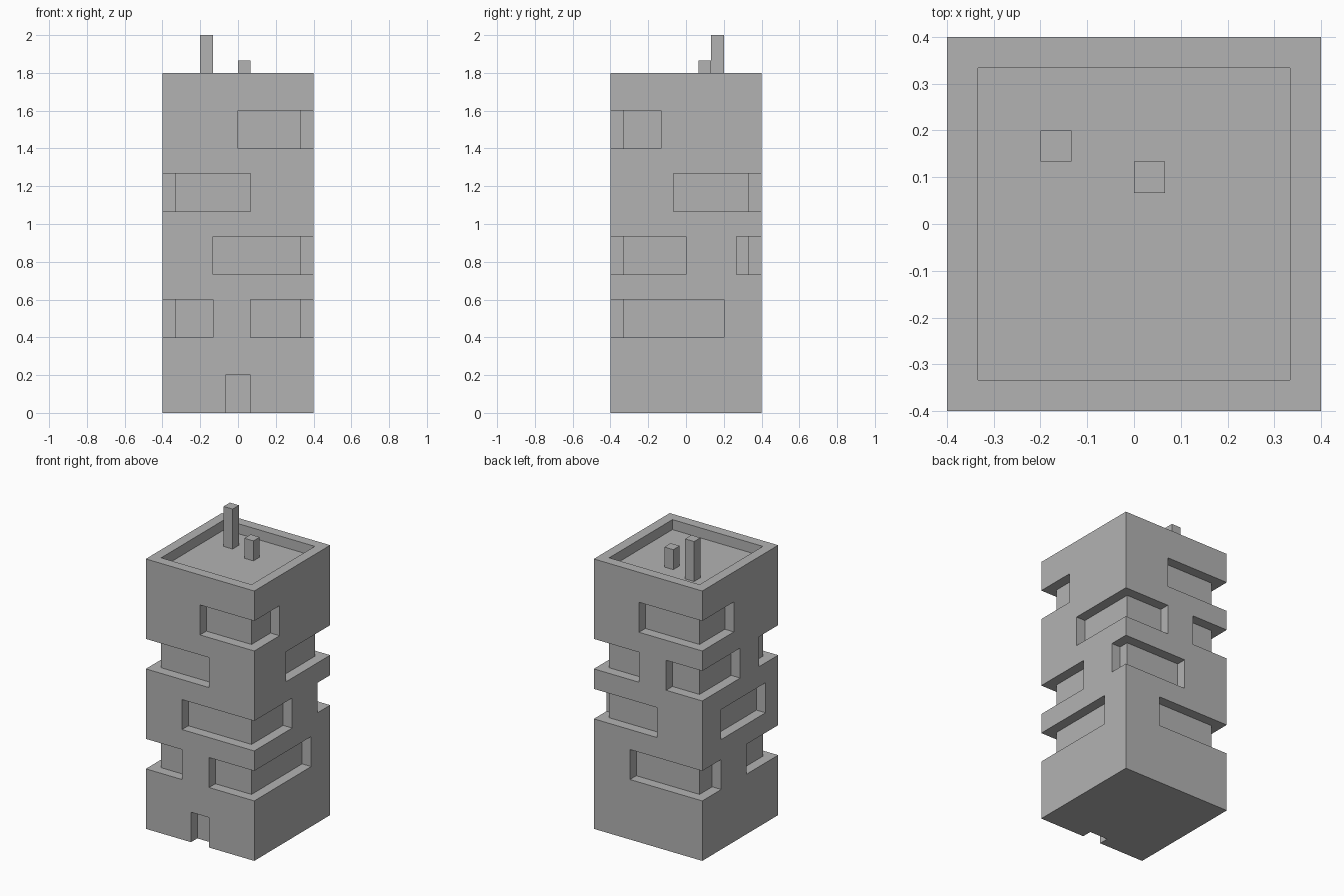
import bpy
import bmesh

U = 1 / 15            # design module
HALF = 6 * U          # half width of the tower
HEIGHT = 27 * U
ROOF = 26 * U         # sunken roof level
EDGE = 0.3            # cutter overhang, in modules

if "Cube" in bpy.data.objects:
    bpy.data.objects.remove(bpy.data.objects["Cube"], do_unlink=True)

grey = bpy.data.materials.new("concrete grey")
grey.use_nodes = True
COLOUR = (0.45, 0.45, 0.45, 1)
grey.diffuse_color = COLOUR
grey.node_tree.nodes["Principled BSDF"].inputs["Base Color"].default_value = COLOUR


def add_prism(bm, outline, z0, z1):
    """Extrude a plan outline between two heights."""
    face = bm.faces.new([bm.verts.new((x, y, z0)) for x, y in outline])
    top = bmesh.ops.extrude_face_region(bm, geom=[face])
    verts = [g for g in top["geom"] if isinstance(g, bmesh.types.BMVert)]
    bmesh.ops.translate(bm, verts=verts, vec=(0, 0, z1 - z0))


def rect(x0, x1, y0, y1):
    return [(x0 * U, y0 * U), (x1 * U, y0 * U), (x1 * U, y1 * U), (x0 * U, y1 * U)]


def corner_outline(sx, sy, lx, ly):
    """L-shaped plan, one module deep, wrapping a tower corner."""
    plan = [(-EDGE, -EDGE), (lx, -EDGE), (lx, 1), (1, 1), (1, ly), (-EDGE, ly)]
    return [(sx * (HALF - u * U), sy * (HALF - v * U)) for u, v in plan]


def make_object(name, bm):
    bmesh.ops.recalc_face_normals(bm, faces=bm.faces[:])
    mesh = bpy.data.meshes.new(name)
    bm.to_mesh(mesh)
    bm.free()
    mesh.materials.append(grey)
    obj = bpy.data.objects.new(name, mesh)
    bpy.context.collection.objects.link(obj)
    return obj


def make_block(name, outline, z0, z1):
    bm = bmesh.new()
    add_prism(bm, outline, z0, z1)
    return make_object(name, bm)


# Tower block
tower = make_block("tower_body", rect(-6, 6, -6, 6), 0, HEIGHT)

# Corner windows: sill height, corner x and y sign, run along x and y
corner_windows = [
    (21, 1, -1, 6, 4), (21, -1, 1, 7, 5),
    (16, -1, -1, 7, 3), (16, 1, 1, 5, 7), (16, -1, 1, 4, 6),
    (11, 1, -1, 8, 6), (11, 1, 1, 7, 2),
    (6, -1, -1, 4, 5), (6, 1, -1, 5, 9), (6, -1, 1, 8, 3),
]
cuts = bmesh.new()
for sill, sx, sy, lx, ly in corner_windows:
    add_prism(cuts, corner_outline(sx, sy, lx, ly), sill * U, (sill + 3) * U)

# Side window, doorway and sunken roof
add_prism(cuts, rect(-6 - EDGE, -5, -4, 3), 11 * U, 14 * U)
add_prism(cuts, rect(-1, 1, -6 - EDGE, -5), -EDGE * U, 3 * U)
add_prism(cuts, rect(-5, 5, -5, 5), ROOF, HEIGHT + EDGE * U)
cutter = make_object("recess_cutter", cuts)
cutter.hide_render = True

# Carve the recesses
carve = tower.modifiers.new("recesses", "BOOLEAN")
carve.operation = "DIFFERENCE"
carve.solver = "EXACT"
carve.object = cutter
bpy.context.view_layer.objects.active = tower
bpy.ops.object.modifier_apply(modifier=carve.name)
bpy.data.objects.remove(cutter, do_unlink=True)

# Rooftop chimneys
make_block("tall_chimney", rect(-3, -2, 2, 3), ROOF, 30 * U)
make_block("short_chimney", rect(0, 1, 1, 2), ROOF, 28 * U)
